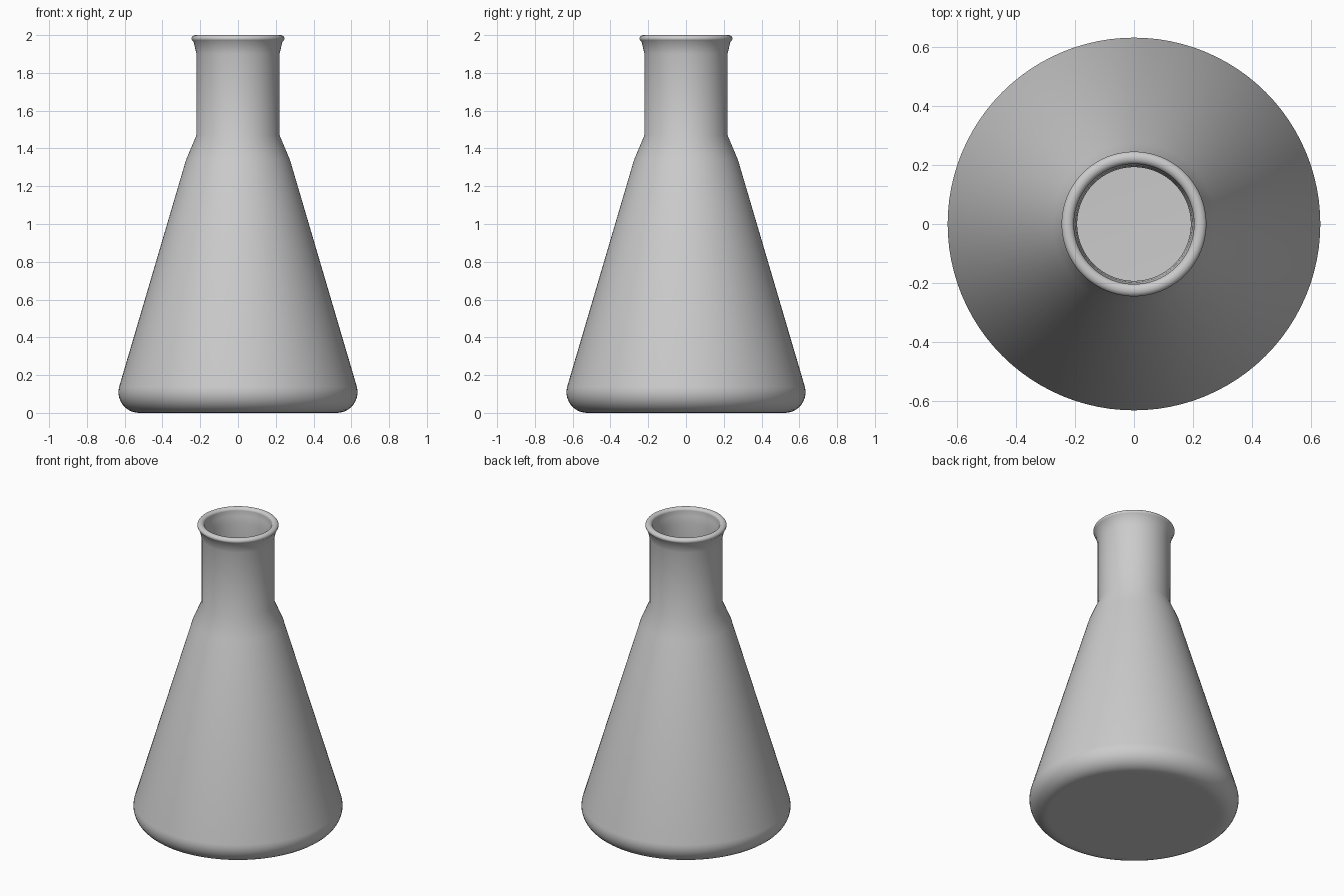
import bpy, bmesh, math

cube = bpy.data.objects.get("Cube")
if cube:
    bpy.data.objects.remove(cube, do_unlink=True)

SEGMENTS = 96

glass = bpy.data.materials.new("grey_glass")
glass.use_nodes = True
colour = (0.6, 0.6, 0.6, 1)
glass.diffuse_color = colour
glass.node_tree.nodes["Principled BSDF"].inputs["Base Color"].default_value = colour


def arc(cx, cz, rx, rz, start, end, steps):
    """Points of an elliptical arc, angles in degrees."""
    angles = [math.radians(start + (end - start) * i / steps) for i in range(steps + 1)]
    return [(cx + rx * math.cos(a), cz + rz * math.sin(a)) for a in angles]


def lathe(name, profile):
    """Spin a radius/height profile around z; both ends lie on the axis."""
    bm = bmesh.new()
    verts = [bm.verts.new((r, 0, z)) for r, z in profile]
    edges = [bm.edges.new(pair) for pair in zip(verts, verts[1:])]
    bmesh.ops.spin(bm, geom=verts + edges, cent=(0, 0, 0), axis=(0, 0, 1),
                   angle=math.tau, steps=SEGMENTS, use_duplicate=False)
    bmesh.ops.remove_doubles(bm, verts=bm.verts, dist=0.0005)
    bmesh.ops.recalc_face_normals(bm, faces=bm.faces)
    mesh = bpy.data.meshes.new(name)
    bm.to_mesh(mesh)
    bm.free()
    mesh.materials.append(glass)
    obj = bpy.data.objects.new(name, mesh)
    bpy.context.collection.objects.link(obj)
    bpy.ops.object.select_all(action="DESELECT")
    obj.select_set(True)
    bpy.context.view_layer.objects.active = obj
    bpy.ops.object.shade_smooth_by_angle(angle=math.radians(40))
    return obj


# Outer wall: flat base, rounded heel, cone, shoulder, neck and flare
outer = [(0, 0), (0.5, 0)]
outer += arc(0.523, 0.11, 0.11, 0.11, -90, 15, 10)
outer += [(0.275, 1.34), (0.22, 1.47), (0.22, 1.9), (0.235, 1.965)]

# Rounded bead of the lip
lip = arc(0.225, 1.982, 0.021, 0.018, -30, 195, 12)

# Inner wall back down to the inside floor
inner = [(0.198, 1.95), (0.193, 1.9), (0.193, 1.475), (0.247, 1.335)]
inner += arc(0.51, 0.125, 0.095, 0.1, 15, -90, 8)
inner += [(0, 0.025)]

lathe("flask", outer + lip + inner)
